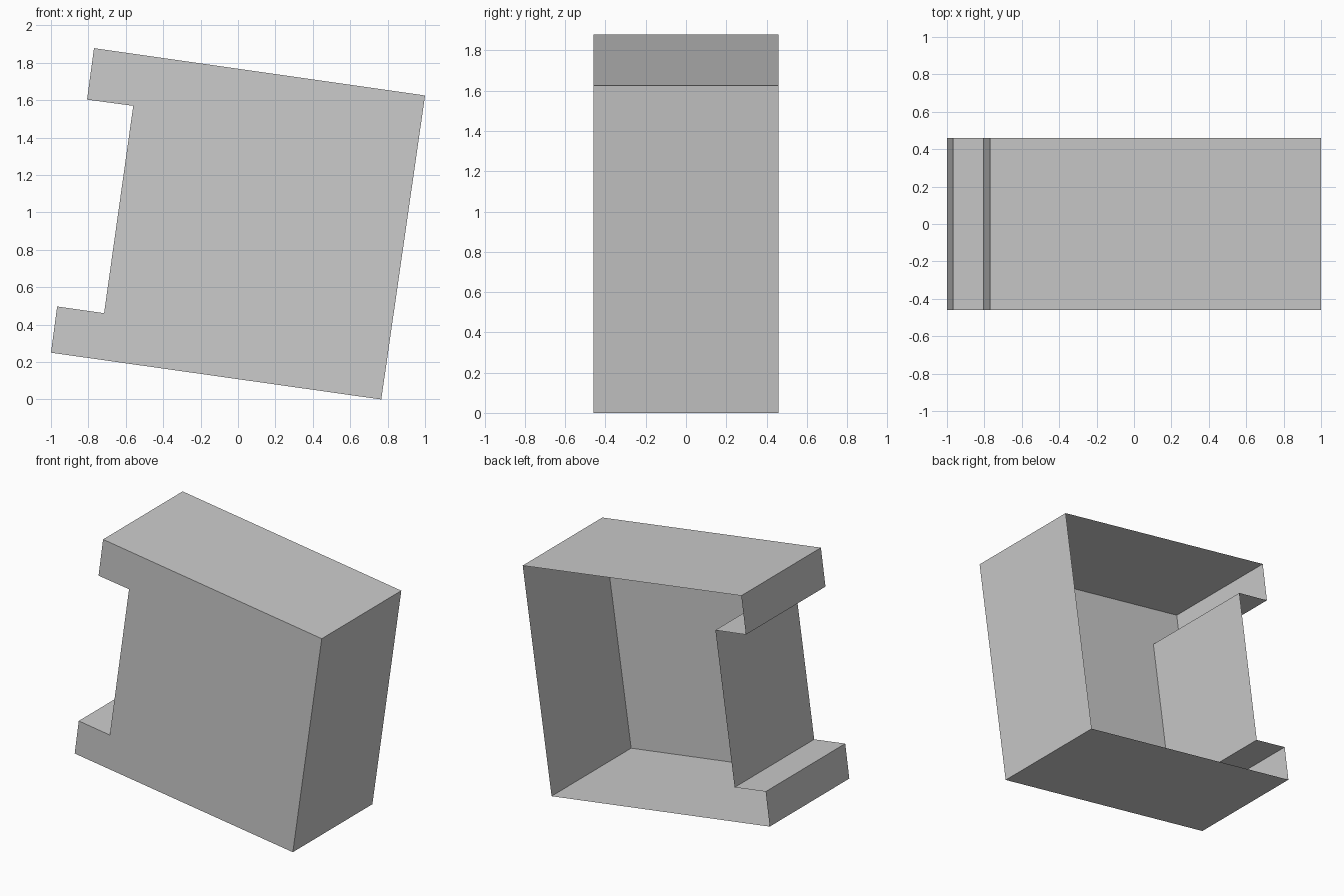
import bpy, bmesh

cube = bpy.data.objects.get("Cube")
if cube:
    bpy.data.objects.remove(cube, do_unlink=True)

# Plain grey material
grey = bpy.data.materials.new("plain_grey")
grey.use_nodes = True
colour = (0.6, 0.6, 0.6, 1)
grey.diffuse_color = colour
grey.node_tree.nodes["Principled BSDF"].inputs["Base Color"].default_value = colour

# Tilted C-shaped outline (x, z), anticlockwise from the lower lip
outline = [(-1, .25), (.766, 0), (1, 1.625), (-.77, 1.878),
           (-.807, 1.603), (-.56, 1.57), (-.716, .461), (-.967, .497)]
half_depth = .46

# Front panel, with its rim drawn back into walls; the back stays open
bm = bmesh.new()
front = [bm.verts.new((x, -half_depth, z)) for x, z in outline]
back = [bm.verts.new((x, half_depth, z)) for x, z in outline]
bm.faces.new(front)
for i in range(len(outline)):
    j = (i + 1) % len(outline)
    bm.faces.new((front[j], front[i], back[i], back[j]))

mesh = bpy.data.meshes.new("open_backed_shell")
bm.to_mesh(mesh)
bm.free()
mesh.materials.append(grey)
shell = bpy.data.objects.new("open_backed_shell", mesh)
bpy.context.collection.objects.link(shell)
